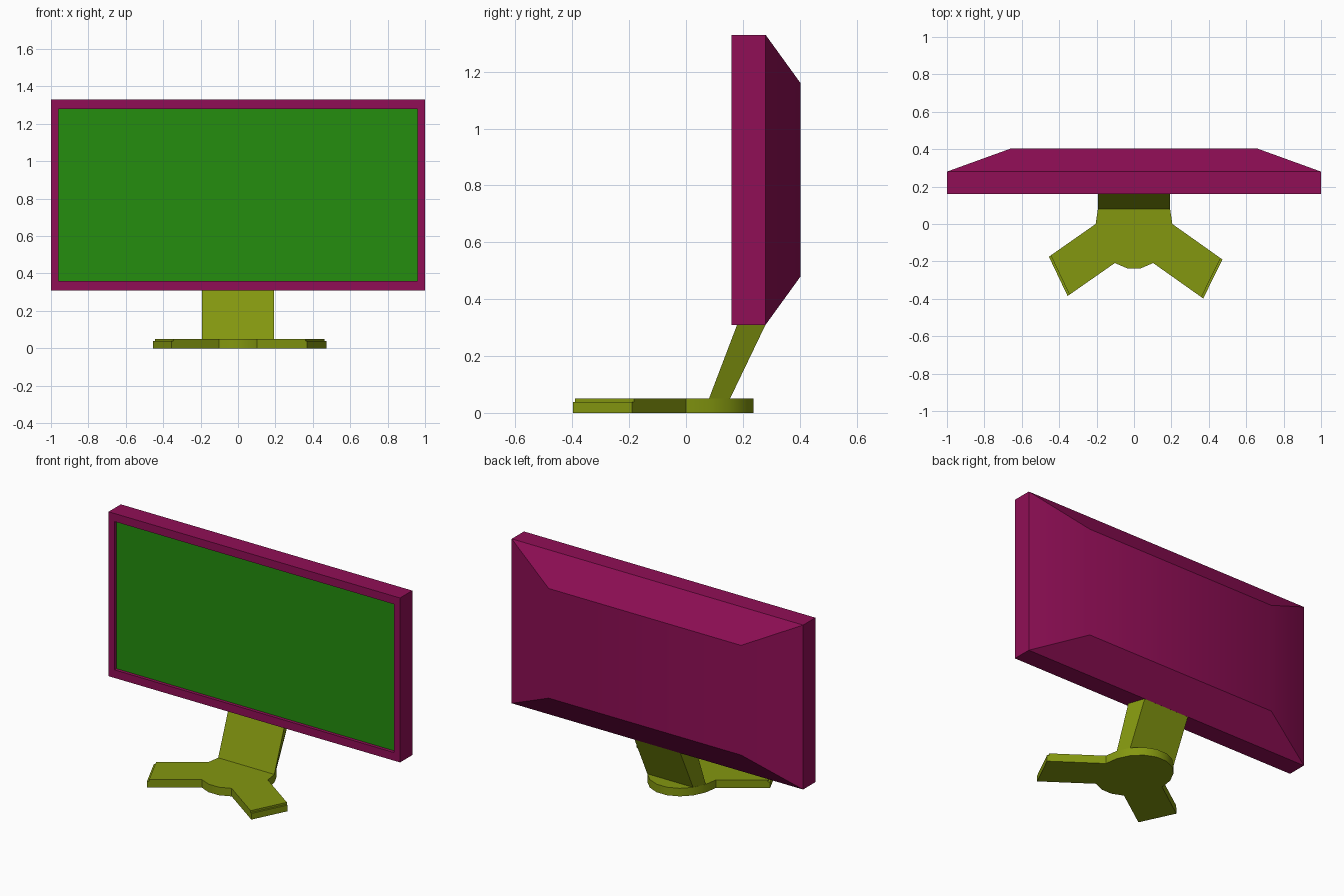
import bpy, bmesh
from math import cos, sin, radians

if "Cube" in bpy.data.objects:
    bpy.data.objects.remove(bpy.data.objects["Cube"])


def material(name, rgb):
    mat = bpy.data.materials.new(name)
    mat.use_nodes = True
    mat.diffuse_color = (*rgb, 1)
    mat.node_tree.nodes["Principled BSDF"].inputs["Base Color"].default_value = (*rgb, 1)
    return mat


magenta = material("magenta casing", (0.28, 0.0045, 0.093))
green = material("green screen", (0.018, 0.27, 0.0045))
olive = material("olive stand", (0.23, 0.31, 0.005))


def finish(bm, name, *mats):
    bmesh.ops.recalc_face_normals(bm, faces=bm.faces)
    mesh = bpy.data.meshes.new(name)
    bm.to_mesh(mesh)
    bm.free()
    obj = bpy.data.objects.new(name, mesh)
    bpy.context.collection.objects.link(obj)
    for mat in mats:
        mesh.materials.append(mat)
    bpy.ops.object.select_all(action="DESELECT")
    obj.select_set(True)
    bpy.context.view_layer.objects.active = obj
    bpy.ops.object.shade_smooth_by_angle(angle=radians(30))
    return obj


def loft(bm, rings):
    """Skin a stack of matching closed rings and cap both ends."""
    loops = [[bm.verts.new(p) for p in ring] for ring in rings]
    for a, b in zip(loops, loops[1:]):
        for i in range(len(a)):
            j = (i + 1) % len(a)
            bm.faces.new((a[i], a[j], b[j], b[i]))
    return bm.faces.new(loops[0]), bm.faces.new(loops[-1])


def upright_rect(half_x, half_z, y, mid_z=0.82):
    return [(sx * half_x, y, mid_z + sz * half_z)
            for sx, sz in ((-1, -1), (1, -1), (1, 1), (-1, 1))]


# Monitor: recessed screen, bezel, casing and tapered back
bm = bmesh.new()
screen, back = loft(bm, [
    upright_rect(0.96, 0.46, 0.18),
    upright_rect(0.96, 0.46, 0.16),
    upright_rect(1.0, 0.51, 0.16),
    upright_rect(1.0, 0.51, 0.28),
    upright_rect(0.66, 0.34, 0.403),
])
screen.material_index = 1
finish(bm, "monitor", magenta, green)


# Base: faceted oval with two splayed feet
def oval(deg):
    return 0.205 * cos(radians(deg)), 0.241 * sin(radians(deg))


outline = [oval(a) for a in range(0, 181, 20)]
outline += [(-0.455, -0.175), (-0.355, -0.385)]
outline += [oval(a) for a in range(240, 301, 20)]
outline += [(0.37, -0.398), (0.473, -0.19)]
bm = bmesh.new()
loft(bm, [[(x, y, z) for x, y in outline] for z in (0, 0.05)])
toes = [e for e in bm.edges
        if all(v.co.z > 0.04 and abs(v.co.x) > 0.3 for v in e.verts)]
bmesh.ops.bevel(bm, geom=toes, offset=0.012, segments=2, affect="EDGES")
finish(bm, "stand_base", olive)

# Neck: leaning column rising from the back of the oval
bm = bmesh.new()
front_x, back_x = oval(20)[0], oval(40)[0]


def neck_ring(front_y, back_y, z):
    return [(-front_x, front_y, z), (front_x, front_y, z),
            (back_x, back_y, z), (-back_x, back_y, z)]


loft(bm, [neck_ring(0.077, 0.15, 0.04), neck_ring(0.195, 0.299, 0.35)])
finish(bm, "stand_neck", olive)
